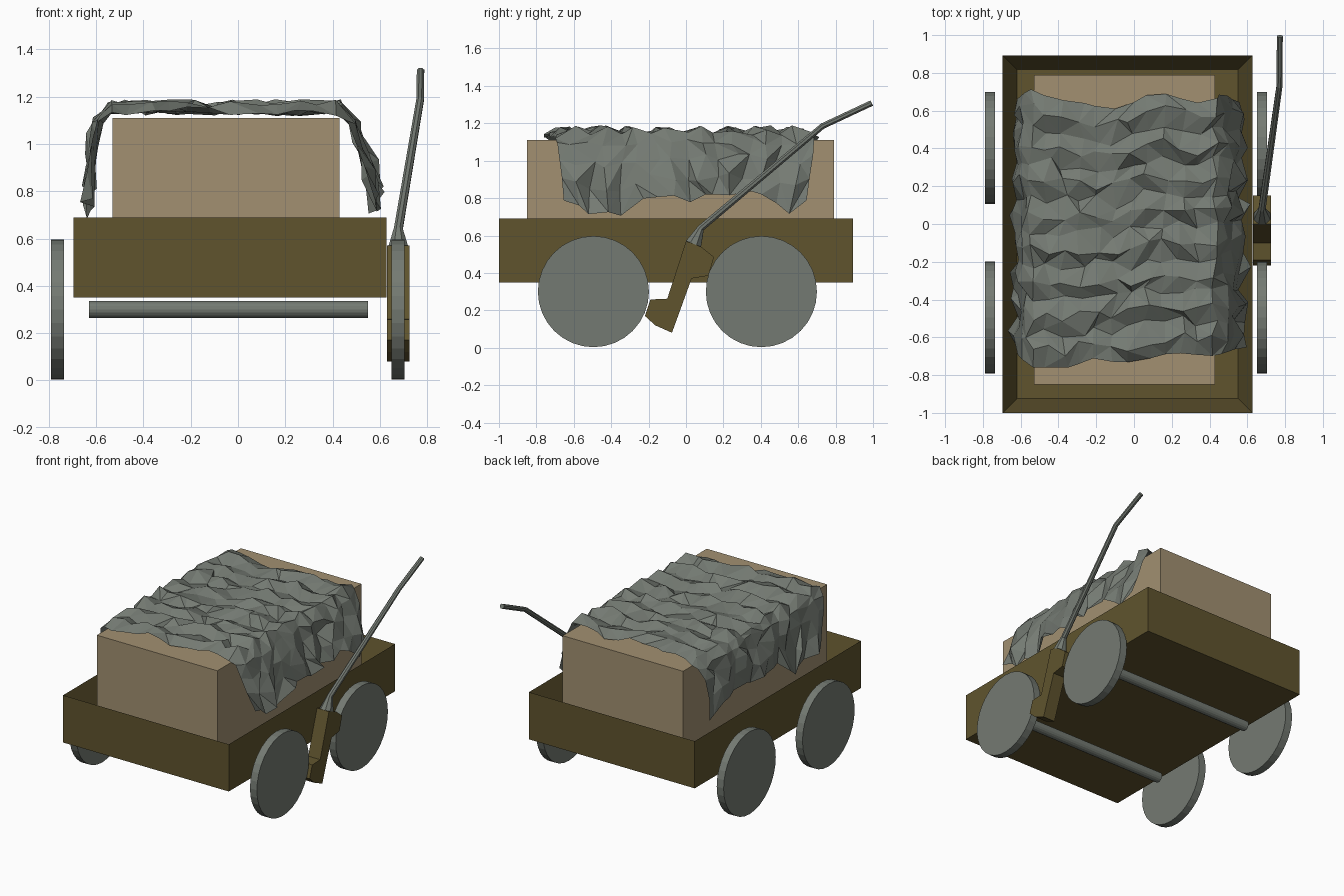
import bpy, bmesh, math, random
from mathutils import Vector

if "Cube" in bpy.data.objects:
    bpy.data.objects.remove(bpy.data.objects["Cube"])

random.seed(7)


def material(name, rgb):
    m = bpy.data.materials.new(name)
    m.diffuse_color = (*rgb, 1)
    m.use_nodes = True
    m.node_tree.nodes["Principled BSDF"].inputs["Base Color"].default_value = m.diffuse_color
    return m


WOOD = material("dark wood", (0.115, 0.088, 0.027))
CRATE = material("pale wood", (0.36, 0.28, 0.165))
GREY = material("dull grey", (0.175, 0.195, 0.17))


def finish(name, bm, mat, fix=True):
    if fix:
        bmesh.ops.recalc_face_normals(bm, faces=bm.faces)
    me = bpy.data.meshes.new(name)
    bm.to_mesh(me)
    bm.free()
    me.materials.append(mat)
    ob = bpy.data.objects.new(name, me)
    bpy.context.collection.objects.link(ob)
    return ob


def box(bm, lo, hi):
    verts = bmesh.ops.create_cube(bm, size=1)["verts"]
    for v in verts:
        v.co = [(lo[i] + hi[i]) / 2 + v.co[i] * (hi[i] - lo[i]) for i in range(3)]
    return verts


def cylinder_x(name, x0, x1, y, z, r, n):
    bm = bmesh.new()
    rings = [[bm.verts.new((x, y + r * math.cos(2 * math.pi * k / n),
                            z + r * math.sin(2 * math.pi * k / n)))
              for k in range(n)] for x in (x0, x1)]
    for k in range(n):
        j = (k + 1) % n
        bm.faces.new((rings[0][k], rings[0][j], rings[1][j], rings[1][k]))
    for r_ in rings:
        bm.faces.new(r_)
    return finish(name, bm, GREY)


def lerp_table(table, t):
    for (a, va), (b, vb) in zip(table, table[1:]):
        if t <= b:
            f = max(0, (t - a) / (b - a))
            return va + (vb - va) * f
    return table[-1][1]


# Cart tray: box with a recessed top
bm = bmesh.new()
box(bm, (-0.695, -1.0, 0.35), (0.627, 0.893, 0.69))
bm.faces.ensure_lookup_table()
top = max(bm.faces, key=lambda f: f.calc_center_median().z)
bmesh.ops.inset_region(bm, faces=[top], thickness=0.107)
bmesh.ops.translate(bm, verts=top.verts, vec=(0, 0, -0.24))
finish("cart_tray", bm, WOOD)

# Crate load
bm = bmesh.new()
box(bm, (-0.53, -0.85, 0.45), (0.43, 0.79, 1.11))
finish("crate", bm, CRATE)

# Wheels and axles
for end, y in (("front", -0.495), ("back", 0.403)):
    cylinder_x(end + "_left_wheel", -0.79, -0.735, y, 0.3, 0.297, 32)
    cylinder_x(end + "_right_wheel", 0.65, 0.705, y, 0.3, 0.297, 32)
    cylinder_x(end + "_axle", -0.63, 0.55, y, 0.3, 0.036, 16)

# Brake block: cranked side profile given width
profile = [(0, 0.57), (0.08, 0.54), (0.15, 0.485), (0.12, 0.385), (0.03, 0.37),
           (-0.075, 0.08), (-0.165, 0.12), (-0.22, 0.17), (-0.19, 0.258), (-0.10, 0.262)]
bm = bmesh.new()
face = bm.faces.new([bm.verts.new((0.63, y, z)) for y, z in profile])
ext = bmesh.ops.extrude_face_region(bm, geom=[face])["geom"]
bmesh.ops.translate(bm, vec=(0.095, 0, 0),
                    verts=[g for g in ext if isinstance(g, bmesh.types.BMVert)])
finish("brake_block", bm, WOOD)

# Brake handle: tapered foot, long rod, bent grip
path = [(0.678, 0.04, 0.555, 0.047), (0.678, 0.08, 0.64, 0.02),
        (0.77, 0.73, 1.185, 0.017), (0.772, 0.993, 1.308, 0.017)]
directions = [(0, 0.4, 1), (0.1, 0.6, 0.75), (0.05, 0.85, 0.6), (0, 0.9, 0.43)]
bm = bmesh.new()
rings = []
for (x, y, z, r), d in zip(path, directions):
    d = Vector(d).normalized()
    u = Vector((1, 0, 0))
    u = (u - d * u.dot(d)).normalized()
    w = d.cross(u)
    rings.append([bm.verts.new(Vector((x, y, z)) +
                  r * (u * math.cos(math.pi * (k + .5) / 4) + w * math.sin(math.pi * (k + .5) / 4)))
                  for k in range(8)])
for a, b in zip(rings, rings[1:]):
    for k in range(8):
        j = (k + 1) % 8
        bm.faces.new((a[k], a[j], b[j], b[k]))
bm.faces.new(rings[0])
bm.faces.new(rings[-1])
finish("brake_handle", bm, GREY)

# Crumpled tarp: cross-section swept along the cart with ragged hems
section = [(-0.635, 0.0), (-0.625, 0.33), (-0.605, 0.66), (-0.585, 0.9), (-0.55, 1.0)]
section += [(-0.55 + 0.98 * k / 11, 1.0) for k in range(1, 12)]
section += [(0.485, 0.88), (0.52, 0.62), (0.56, 0.3), (0.59, 0.0)]
hem = [(-0.72, 0.80), (-0.47, 0.70), (-0.3, 0.695), (-0.22, 0.80), (0, 0.78),
       (0.25, 0.82), (0.45, 0.80), (0.62, 0.70), (0.7, 0.9)]
front_edge = [(-0.63, -0.66), (-0.55, -0.76), (-0.3, -0.76), (-0.25, -0.70),
              (-0.05, -0.74), (0.2, -0.68), (0.45, -0.70), (0.6, -0.65)]
back_edge = [(-0.63, 0.62), (-0.57, 0.72), (-0.4, 0.66), (-0.1, 0.61),
             (0.12, 0.70), (0.35, 0.64), (0.5, 0.69), (0.6, 0.64)]
ROWS = 17
bm = bmesh.new()
grid = []
for j in range(ROWS):
    t = j / (ROWS - 1)
    fold = 0.016 * (1 if j % 2 else -1)
    row = []
    for i, (x, h) in enumerate(section):
        y0, y1 = lerp_table(front_edge, x), lerp_table(back_edge, x)
        y = y0 + (y1 - y0) * t
        if 0 < j < ROWS - 1:
            y += random.uniform(-0.032, 0.032)
        if h == 1.0:
            z = 1.153 + fold + random.uniform(-0.02, 0.02)
            x += random.uniform(-0.025, 0.025)
        else:
            low = lerp_table(hem, y) + random.uniform(-0.01, 0.03)
            z = low + (1.14 - low) * h + random.uniform(-0.015, 0.015)
            x += random.uniform(-0.026, 0.026) + (fold if x > 0 else -fold) * 0.8
            x = max(x, 0.45) if x > 0 else min(x, -0.545)
        row.append(bm.verts.new((x, y, z)))
    grid.append(row)
for j in range(ROWS - 1):
    for i in range(len(section) - 1):
        a, b = grid[j][i], grid[j][i + 1]
        c, d = grid[j + 1][i + 1], grid[j + 1][i]
        if random.random() < 0.5:
            bm.faces.new((a, b, c))
            bm.faces.new((a, c, d))
        else:
            bm.faces.new((a, b, d))
            bm.faces.new((b, c, d))
finish("tarp", bm, GREY, fix=False)
